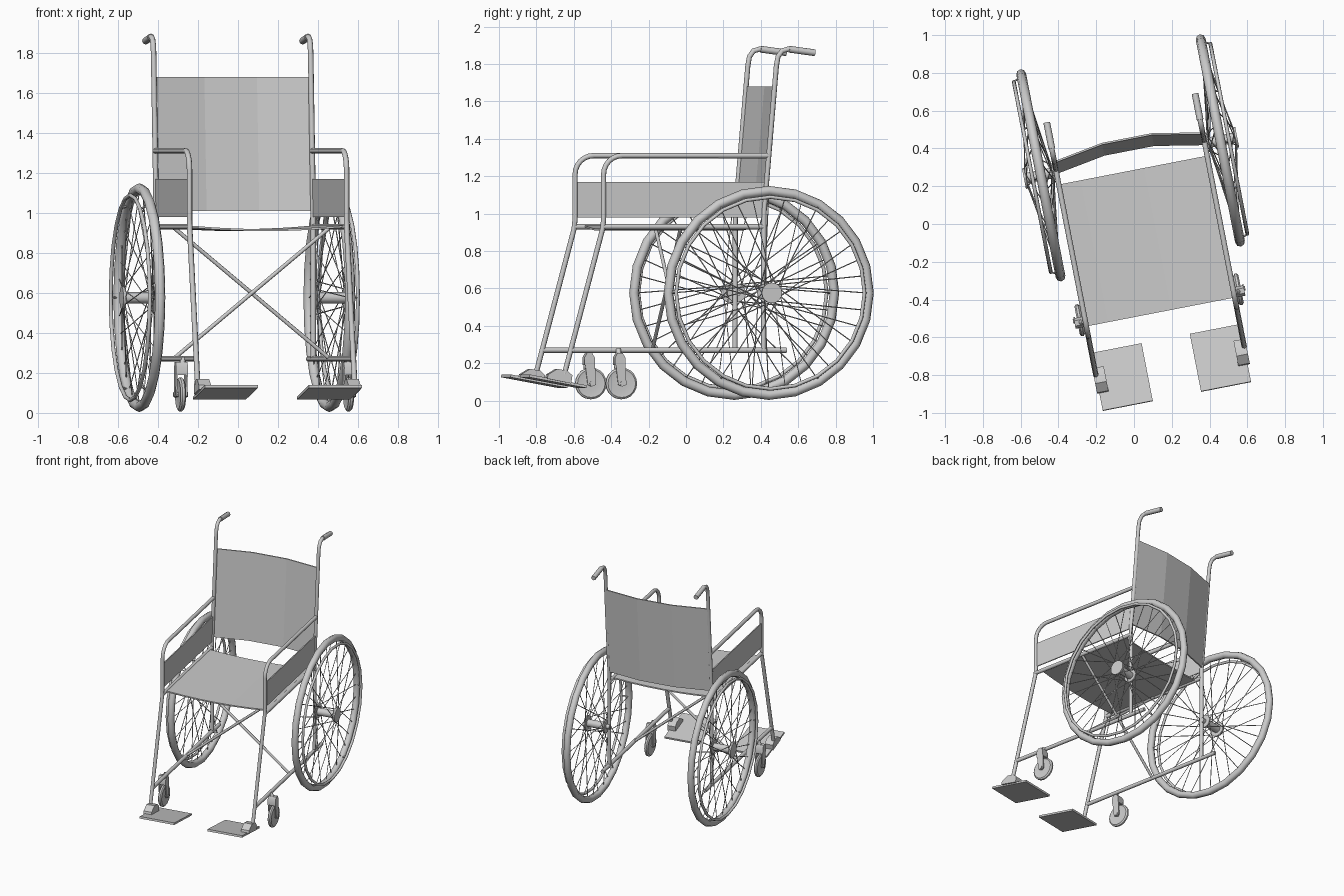
import bpy, bmesh, math
from mathutils import Matrix, Vector

if "Cube" in bpy.data.objects:
    bpy.data.objects.remove(bpy.data.objects["Cube"])

# Whole chair is turned about 11 degrees and shifted slightly
PLACE = Matrix.Rotation(math.radians(11), 4, 'Z') @ Matrix.Translation((0.049, 0, 0))


def finish(obj, angle=35):
    bpy.ops.object.select_all(action='DESELECT')
    obj.select_set(True)
    bpy.context.view_layer.objects.active = obj
    bpy.ops.object.shade_smooth_by_angle(angle=math.radians(angle))
    obj.matrix_world = PLACE
    return obj


def link_mesh(name, bm, angle=35):
    bmesh.ops.recalc_face_normals(bm, faces=bm.faces[:])
    me = bpy.data.meshes.new(name)
    bm.to_mesh(me)
    bm.free()
    obj = bpy.data.objects.new(name, me)
    bpy.context.collection.objects.link(obj)
    return finish(obj, angle)


def tubes(name, paths, r, cyclic=False, res=2, angle=50):
    """Round tubes swept along one or more point paths."""
    cu = bpy.data.curves.new(name, 'CURVE')
    cu.dimensions = '3D'
    cu.bevel_depth = r
    cu.bevel_resolution = res
    cu.use_fill_caps = True
    for pts in paths:
        sp = cu.splines.new('POLY')
        sp.points.add(len(pts) - 1)
        for p, co in zip(sp.points, pts):
            p.co = (*co, 1)
        sp.use_cyclic_u = cyclic
    tmp = bpy.data.objects.new(name + "_path", cu)
    bpy.context.collection.objects.link(tmp)
    dg = bpy.context.evaluated_depsgraph_get()
    me = bpy.data.meshes.new_from_object(tmp.evaluated_get(dg))
    bpy.data.objects.remove(tmp)
    obj = bpy.data.objects.new(name, me)
    bpy.context.collection.objects.link(obj)
    return finish(obj, angle)


def lathe_x(name, profile, cx, cy, cz, n):
    """Closed (x, radius) profile revolved around an axis along x."""
    bm = bmesh.new()
    rings = [[bm.verts.new((cx + x, cy + r * math.cos(2 * math.pi * i / n),
                            cz + r * math.sin(2 * math.pi * i / n))) for i in range(n)]
             for x, r in profile]
    for a, b in zip(rings, rings[1:]):
        for i in range(n):
            j = (i + 1) % n
            bm.faces.new((a[i], a[j], b[j], b[i]))
    bm.faces.new(rings[0])
    bm.faces.new(rings[-1])
    return link_mesh(name, bm)


def prism_x(name, outline, x0, x1):
    """(y, z) outline extruded along x."""
    bm = bmesh.new()
    f = bm.faces.new([bm.verts.new((x0, y, z)) for y, z in outline])
    ext = bmesh.ops.extrude_face_region(bm, geom=[f])
    bmesh.ops.translate(bm, vec=(x1 - x0, 0, 0),
                        verts=[v for v in ext['geom'] if isinstance(v, bmesh.types.BMVert)])
    return link_mesh(name, bm)


def sheet(name, rows, offset):
    """Thin fabric between two rows of points, thickened along offset."""
    bm = bmesh.new()
    off = Vector(offset)
    a, b = [[bm.verts.new(p) for p in row] for row in rows]
    c, d = [[bm.verts.new(Vector(p) + off) for p in row] for row in rows]
    for p, q in ((a, b), (b, d), (d, c), (c, a)):
        for i in range(len(a) - 1):
            bm.faces.new((p[i], p[i + 1], q[i + 1], q[i]))
    for k in (0, -1):
        bm.faces.new((a[k], b[k], d[k], c[k]))
    return link_mesh(name, bm, 8)


def ring(x, r, n=24):
    return [(x, WY + r * math.cos(2 * math.pi * i / n), WZ + r * math.sin(2 * math.pi * i / n))
            for i in range(n)]


def polar(x, r, a):
    return (x, WY + r * math.cos(a), WZ + r * math.sin(a))


WY, WZ = 0.347, 0.576   # rear axle

# Sagging seat fabric
xs = [-0.392 + 0.784 * i / 6 for i in range(7)]
sag = [0.937 - 0.018 * (1 - (x / 0.392) ** 2) for x in xs]
sheet("seat", [[(x, y, z) for x, z in zip(xs, sag)] for y in (-0.484, 0.281)], (0, 0, -0.01))

# Bowed backrest fabric in three panels
bx, bow = (-0.4, -0.134, 0.134, 0.4), (0, 0.047, 0.047, 0)
sheet("backrest", [[(x, 0.338 + b, 1.01) for x, b in zip(bx, bow)],
                   [(x, 0.397 + b, 1.68) for x, b in zip(bx, bow)]], (0, 0.01, 0))

# Folding cross brace
tubes("cross_brace", [[(-0.4, -0.1, 0.93), (0.4, -0.1, 0.27)],
                      [(0.4, -0.115, 0.93), (-0.4, -0.115, 0.27)]], 0.01)

for s, side in ((1, "right"), (-1, "left")):
    X = 0.4 * s
    # Armrest tube running down into the slanted front leg
    arc = [(X, -0.436 - 0.1 * math.sin(a), 1.21 + 0.1 * math.cos(a))
           for a in (math.radians(15 * i) for i in range(7))]
    tubes(side + "_armrest_and_leg",
          [[(X, 0.36, 1.31)] + arc + [(X, -0.536, 0.97), (X, -0.541, 0.92), (X, -0.75, 0.14)]], 0.014)
    # Back post with bent push handle
    tubes(side + "_back_post", [[(X, 0.335, 0.27), (X, 0.337, 1.0), (X, 0.405, 1.79),
                                 (X, 0.414, 1.84), (X, 0.436, 1.87), (X, 0.47, 1.88),
                                 (X, 0.5, 1.876)]], 0.014)
    tubes(side + "_hand_grip", [[(X, 0.475, 1.879), (X, 0.615, 1.86)]], 0.018)
    # Horizontal side rails
    tubes(side + "_side_rails", [[(X, -0.54, 0.93), (X, 0.335, 0.93)],
                                 [(X, -0.715, 0.27), (X, 0.46, 0.27)]], 0.014)
    # Side guard under the armrest
    prism_x(side + "_side_guard", [(-0.536, 0.98), (0.335, 0.98), (0.352, 1.17), (-0.536, 1.17)],
            X - 0.004, X + 0.004)

    # Rear wheel: tyre, push rim and its standoffs
    tubes(side + "_tyre", [ring(0.484 * s, 0.546)], 0.026, cyclic=True)
    tubes(side + "_push_rim", [ring(0.53 * s, 0.513)], 0.01, cyclic=True)
    tubes(side + "_rim_standoffs",
          [[polar(0.484 * s, 0.535, a), polar(0.53 * s, 0.513, a)]
           for a in (math.pi * i / 3 for i in range(6))], 0.005, res=0)
    # Hub with two flanges
    lathe_x(side + "_hub", [(x * s, r) for x, r in
            ((0.39, 0.018), (0.415, 0.018), (0.415, 0.05), (0.425, 0.05), (0.425, 0.028),
             (0.56, 0.028), (0.56, 0.055), (0.575, 0.055))], 0, WY, WZ, 16)
    # Crossed spokes, alternating between flanges
    spokes = []
    for i in range(36):
        a = 2 * math.pi * i / 36
        lean = math.radians(60) * (1 if i % 4 < 2 else -1)
        spokes.append([polar((0.565 if i % 2 else 0.42) * s, 0.046, a + lean),
                       polar(0.484 * s, 0.53, a)])
    tubes(side + "_spokes", spokes, 0.003, res=0)

    # Caster wheel and fork
    cx, cy, cz = 0.428 * s, -0.445, 0.092
    lathe_x(side + "_caster_wheel", [(-0.012, 0.03), (-0.012, 0.065), (-0.014, 0.075), (-0.006, 0.085),
                                     (0.006, 0.085), (0.014, 0.075), (0.012, 0.065), (0.012, 0.03)],
            cx, cy, cz, 20)
    lathe_x(side + "_caster_axle", [(-0.036, 0.012), (0.036, 0.012)], cx, cy, cz, 10)
    fy = cy - 0.012
    blade = [(cy - 0.022, 0.085), (cy, 0.075), (cy + 0.022, 0.085), (fy + 0.028, 0.23),
             (fy + 0.014, 0.252), (fy - 0.014, 0.252), (fy - 0.028, 0.23)]
    for k, e in enumerate((-1, 1)):
        prism_x(f"{side}_caster_fork_{k}", blade, cx + 0.022 * e, cx + 0.03 * e)
    prism_x(side + "_caster_crown", [(fy - 0.027, 0.19), (fy + 0.027, 0.19), (fy + 0.028, 0.23),
            (fy + 0.014, 0.255), (fy - 0.014, 0.255), (fy - 0.028, 0.23)], cx - 0.03, cx + 0.03)
    tubes(side + "_caster_stem", [[(cx, fy, 0.24), (cx - 0.02 * s, fy, 0.275)]], 0.014)

    # Tilted footplate and its bracket
    prism_x(side + "_footplate", [(-0.94, 0.125), (-0.63, 0.068), (-0.627, 0.082), (-0.937, 0.14)],
            0.13 * s, 0.4 * s)
    prism_x(side + "_footplate_bracket", [(-0.845, 0.118), (-0.715, 0.092), (-0.708, 0.135),
                                          (-0.735, 0.16), (-0.79, 0.17), (-0.84, 0.14)],
            0.35 * s, 0.412 * s)
